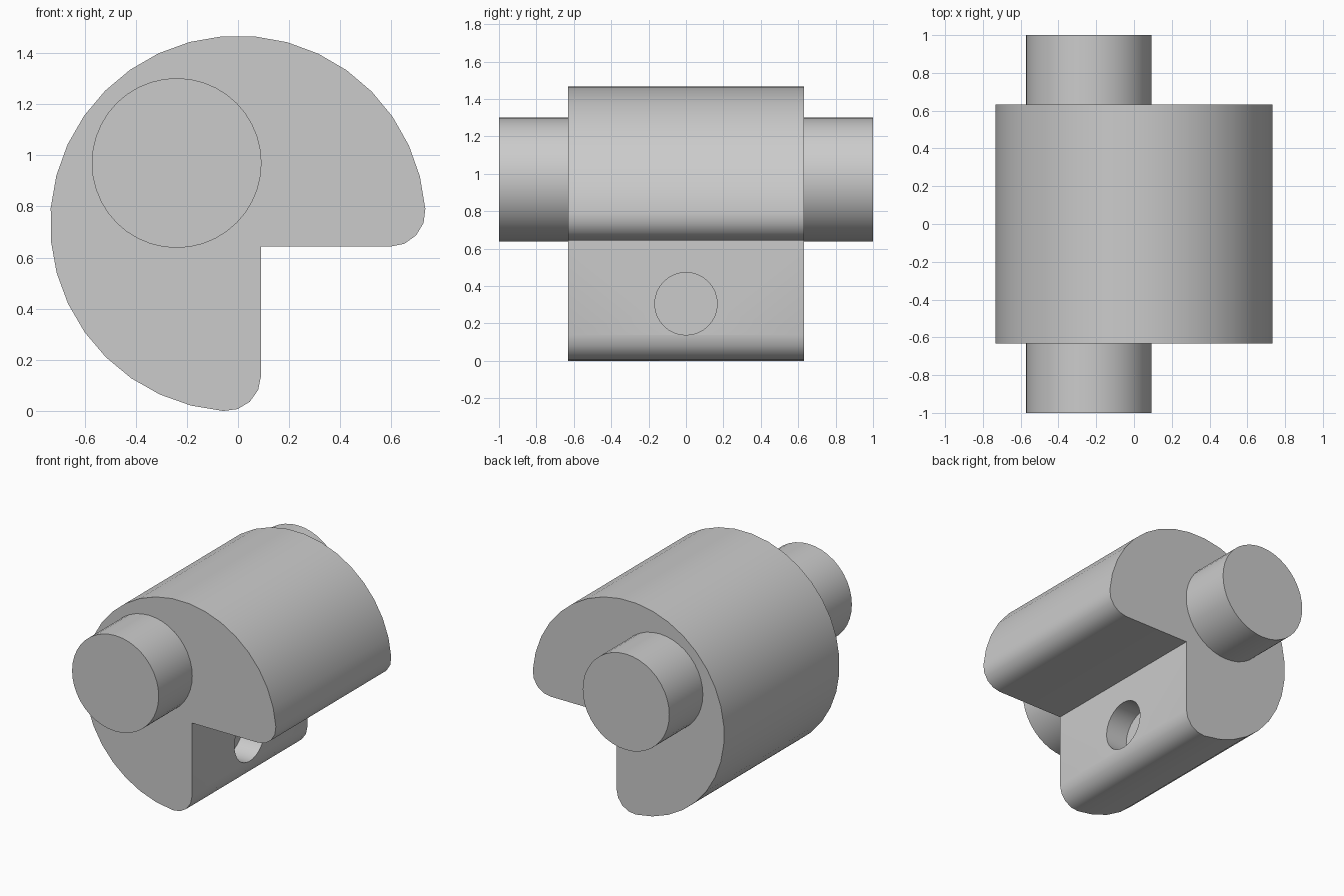
import bpy, bmesh, math
from mathutils import Matrix, Vector

if "Cube" in bpy.data.objects:
    bpy.data.objects.remove(bpy.data.objects["Cube"], do_unlink=True)

steel = bpy.data.materials.new("plain grey")
steel.use_nodes = True
GREY = (0.6, 0.6, 0.6, 1)
steel.diffuse_color = GREY
steel.node_tree.nodes["Principled BSDF"].inputs["Base Color"].default_value = GREY

R, FILLET, NOTCH = 0.735, 0.137, 0.09   # body radius, lip rounding, notch offset
CENTRE_Z, HALF = 0.733, 0.632


def finish(name, bm):
    bmesh.ops.recalc_face_normals(bm, faces=bm.faces)
    mesh = bpy.data.meshes.new(name)
    bm.to_mesh(mesh)
    bm.free()
    mesh.materials.append(steel)
    obj = bpy.data.objects.new(name, mesh)
    bpy.context.collection.objects.link(obj)
    return obj


def cylinder(name, radius, start, end, axis, sides):
    start, end = Vector(start), Vector(end)
    turn = Matrix.Rotation(math.pi / 2, 4, axis)
    bm = bmesh.new()
    bmesh.ops.create_cone(bm, cap_ends=True, segments=sides, radius1=radius,
                          radius2=radius, depth=(end - start).length,
                          matrix=Matrix.Translation((start + end) / 2) @ turn)
    return finish(name, bm)


def smooth(obj):
    bpy.ops.object.select_all(action="DESELECT")
    obj.select_set(True)
    bpy.context.view_layer.objects.active = obj
    bpy.ops.object.shade_smooth_by_angle(angle=math.radians(35))


def arc(cx, cz, radius, a0, a1, steps):
    angles = [a0 + (a1 - a0) * i / steps for i in range(steps + 1)]
    return [(cx + radius * math.cos(a), cz + radius * math.sin(a)) for a in angles]


# Body profile: a round with a quarter notch and two rounded lips
inner = NOTCH - FILLET
reach = math.sqrt((R - FILLET) ** 2 - inner ** 2)
tilt = math.atan2(-inner, reach)
quarter = math.pi / 2
profile = arc(0, CENTRE_Z, R, tilt, 3 * quarter - tilt, 26)
profile += arc(inner, CENTRE_Z - reach, FILLET, 3 * quarter - tilt, 4 * quarter, 4)[1:]
profile.append((NOTCH, CENTRE_Z - NOTCH))
profile += arc(reach, CENTRE_Z - inner, FILLET, -quarter, tilt, 4)[:-1]

bm = bmesh.new()
face = bm.faces.new([bm.verts.new((x, -HALF, z)) for x, z in profile])
side = bmesh.ops.extrude_face_region(bm, geom=[face])
bmesh.ops.translate(bm, vec=(0, 2 * HALF, 0),
                    verts=[v for v in side["geom"] if isinstance(v, bmesh.types.BMVert)])
body = finish("notched_body", bm)

# Blind hole in the upright notch wall
cutter = cylinder("hole_cutter", 0.167, (NOTCH - 0.165, 0, 0.305), (0.4, 0, 0.305), "Y", 32)
cut = body.modifiers.new("blind hole", "BOOLEAN")
cut.operation, cut.solver, cut.object = "DIFFERENCE", "EXACT", cutter
bpy.context.view_layer.objects.active = body
bpy.ops.object.modifier_apply(modifier=cut.name)
bpy.data.objects.remove(cutter, do_unlink=True)
smooth(body)

# Off-centre pins at both ends
for name, sign in (("front_pin", -1), ("back_pin", 1)):
    smooth(cylinder(name, 0.332, (-0.24, sign * (HALF - 0.01), 0.97),
                    (-0.24, sign, 0.97), "X", 40))
